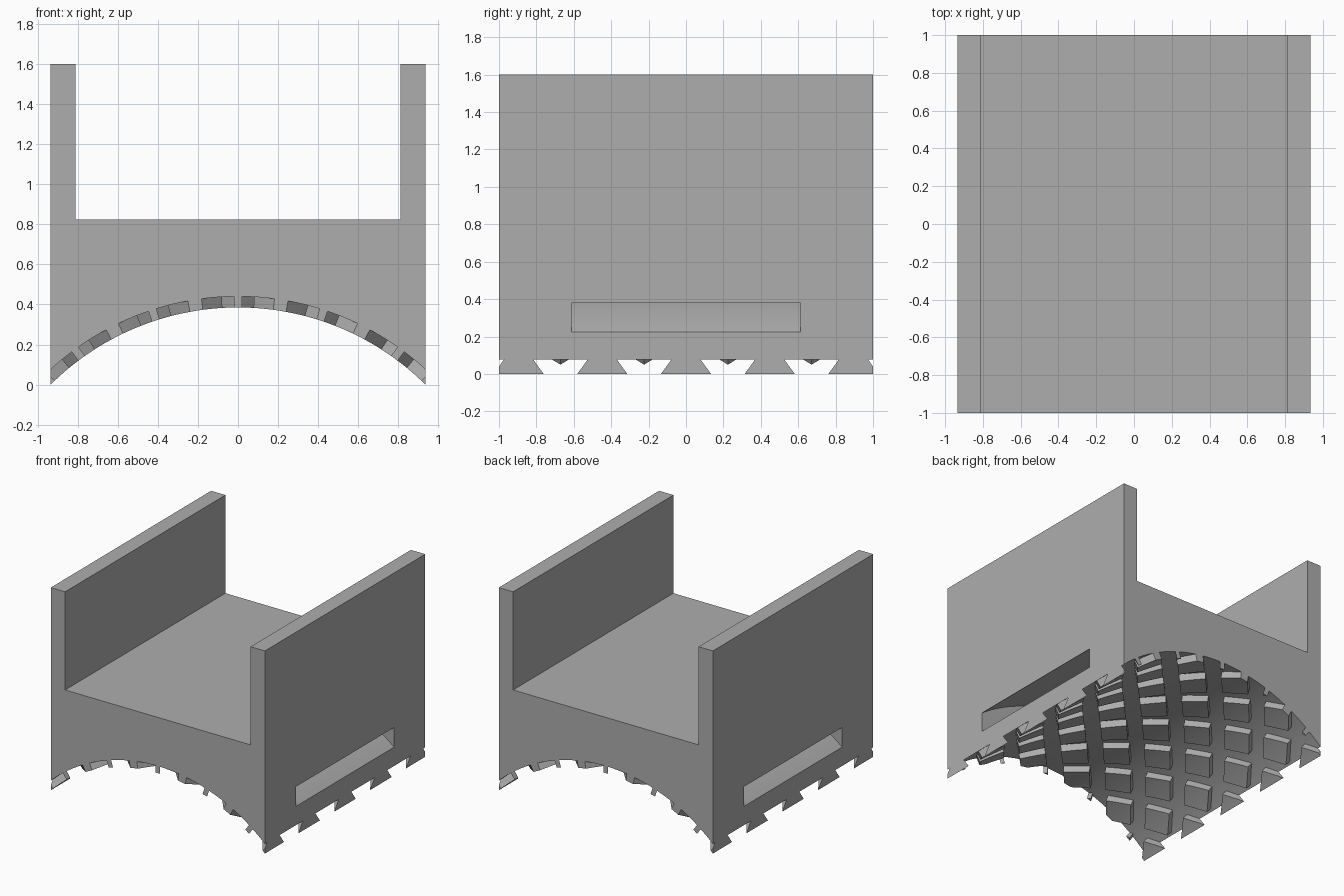
import bpy, bmesh
from math import sin, cos, asin, radians
from mathutils import Matrix, Vector

if "Cube" in bpy.data.objects:
    bpy.data.objects.remove(bpy.data.objects["Cube"])

HALF_W, HALF_L = 0.935, 1.0
AXIS_Z = -0.943                    # height of the arch's centre line
R_PAD, R_ARCH = 1.328, 1.383       # pad faces and arch surface
R_SLOT = (1.496, 1.62)             # strap slot runs concentric with the arch
FLOOR, TOP, INNER_W = 0.825, 1.6, 0.81

grey = bpy.data.materials.new("plain grey")
grey.use_nodes = True
grey.diffuse_color = (0.42, 0.42, 0.42, 1)
grey.node_tree.nodes["Principled BSDF"].inputs["Base Color"].default_value = grey.diffuse_color


def make_object(name, bm):
    bmesh.ops.recalc_face_normals(bm, faces=bm.faces)
    mesh = bpy.data.meshes.new(name)
    bm.to_mesh(mesh)
    bm.free()
    mesh.materials.append(grey)
    obj = bpy.data.objects.new(name, mesh)
    bpy.context.collection.objects.link(obj)
    return obj


def arc(radius, half_width, steps=64):
    end = asin(half_width / radius)
    angles = [end * (2 * i / steps - 1) for i in range(steps + 1)]
    return [(radius * sin(a), AXIS_Z + radius * cos(a)) for a in angles]


def extrude_profile(name, points, half_length):
    bm = bmesh.new()
    face = bm.faces.new([bm.verts.new((x, -half_length, z)) for x, z in points])
    side = bmesh.ops.extrude_face_region(bm, geom=[face])["geom"]
    moved = [v for v in side if isinstance(v, bmesh.types.BMVert)]
    bmesh.ops.translate(bm, verts=moved, vec=(0, 2 * half_length, 0))
    return make_object(name, bm)


def activate(obj):
    bpy.ops.object.select_all(action='DESELECT')
    obj.select_set(True)
    bpy.context.view_layer.objects.active = obj


def clip(bm, axis, limit):
    for sign in (-1, 1):
        normal = Vector((0, 0, 0))
        normal[axis] = sign
        cut = bmesh.ops.bisect_plane(bm, geom=bm.verts[:] + bm.edges[:] + bm.faces[:],
                                     plane_co=normal * limit, plane_no=normal, clear_outer=True)
        rim = [e for e in cut["geom_cut"] if isinstance(e, bmesh.types.BMEdge)]
        bmesh.ops.holes_fill(bm, edges=rim, sides=0)


# Cradle: U-shaped top with an arched underside
cradle = extrude_profile("cradle", arc(R_ARCH, HALF_W) + [
    (HALF_W, TOP), (INNER_W, TOP), (INNER_W, FLOOR),
    (-INNER_W, FLOOR), (-INNER_W, TOP), (-HALF_W, TOP)], HALF_L)

# Curved strap slot through both sides
slot = extrude_profile("slot_cutter", arc(R_SLOT[0], 1.1) + arc(R_SLOT[1], 1.1)[::-1], 0.612)
slot.hide_render = True
activate(cradle)
cut = cradle.modifiers.new("strap_slot", 'BOOLEAN')
cut.operation, cut.solver, cut.object = 'DIFFERENCE', 'EXACT', slot
bpy.ops.object.modifier_apply(modifier=cut.name)
bpy.data.objects.remove(slot)
bpy.ops.object.shade_smooth_by_angle(angle=radians(20))

# Grip pads: diamonds laid out flat (angle, length, radius), then wrapped on the arch
ROW, PITCH, FILL = radians(9), 0.4475, 0.626
depth = R_ARCH + 0.004 - R_PAD
bm = bmesh.new()
for row in range(-5, 6):
    shift = 0 if row % 2 else PITCH / 2
    for col in range(-3, 4):
        place = Matrix.Translation((row * ROW, col * PITCH + shift, R_PAD + depth / 2))
        size = Matrix.Diagonal((ROW * FILL, PITCH / 2 * FILL, 1, 1))
        bmesh.ops.create_cone(bm, cap_ends=True, segments=4, radius1=1, radius2=1,
                              depth=depth, matrix=place @ size)
clip(bm, 1, HALF_L)
for i in range(-34, 35):
    bmesh.ops.bisect_plane(bm, geom=bm.verts[:] + bm.edges[:] + bm.faces[:],
                           plane_co=(radians(1.5) * i, 0, 0), plane_no=(1, 0, 0))
for v in bm.verts:
    a, y, r = v.co
    v.co = (r * sin(a), y, AXIS_Z + r * cos(a))
clip(bm, 0, HALF_W)
pads = make_object("grip_pads", bm)
activate(pads)
bpy.ops.object.shade_smooth_by_angle(angle=radians(20))
